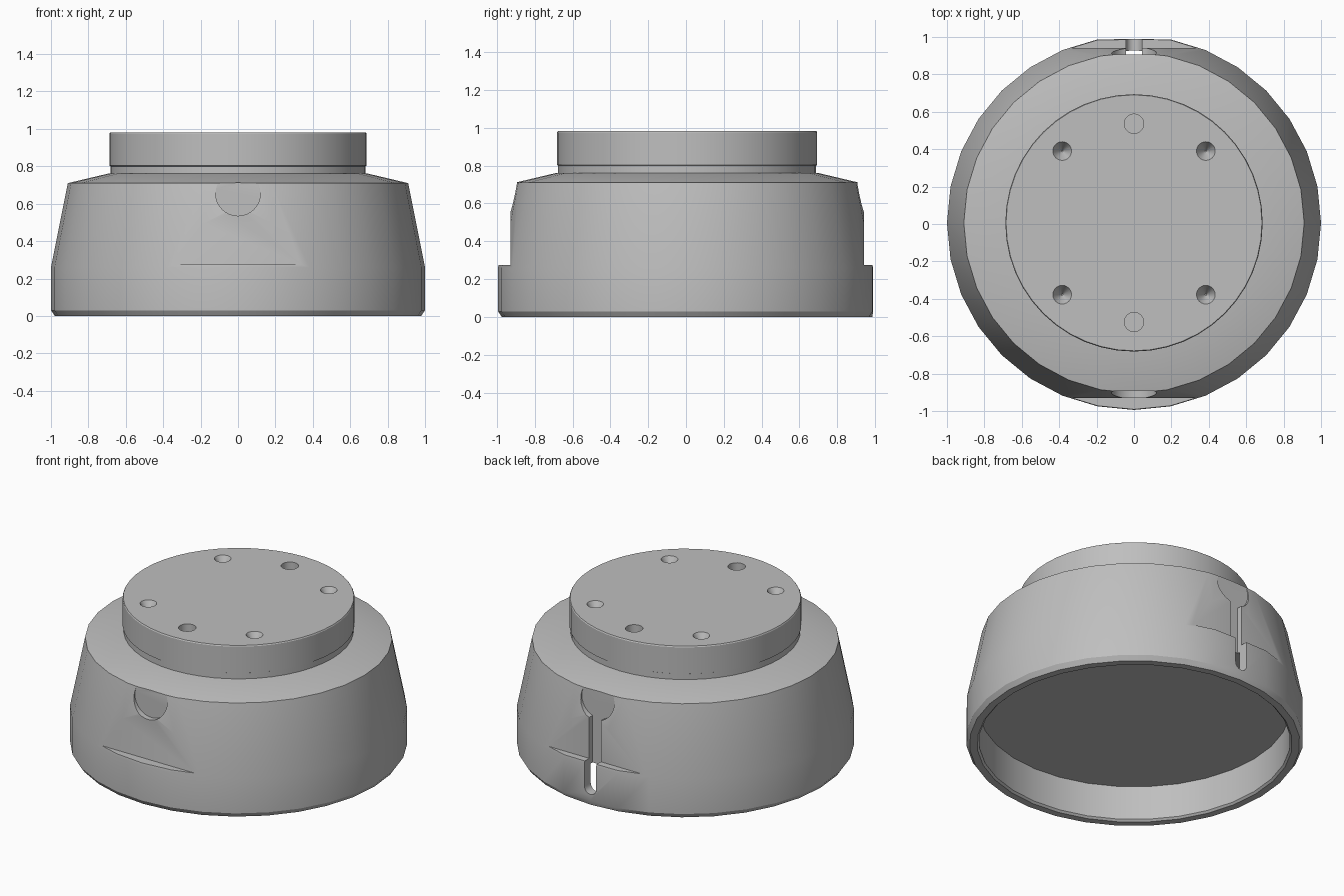
import bpy, bmesh, math
from mathutils import Matrix

cube = bpy.data.objects.get("Cube")
if cube:
    bpy.data.objects.remove(cube, do_unlink=True)

SHIFT = 0.006  # small offset that centres the uneven rim
FLOOR = 0.90   # depth of the side pockets and the slot

grey = bpy.data.materials.new("plain grey")
grey.use_nodes = True
colour = (0.52, 0.52, 0.52, 1)
grey.diffuse_color = colour
grey.node_tree.nodes["Principled BSDF"].inputs["Base Color"].default_value = colour


def add_object(name, bm):
    bmesh.ops.recalc_face_normals(bm, faces=bm.faces)
    mesh = bpy.data.meshes.new(name)
    bm.to_mesh(mesh)
    bm.free()
    mesh.materials.append(grey)
    obj = bpy.data.objects.new(name, mesh)
    bpy.context.collection.objects.link(obj)
    return obj


def lathe(name, profile, segments, back_limit=2.0):
    """Turn (radius, z) points about the z axis and cap both ends."""
    bm = bmesh.new()
    rings = []
    for r, z in profile:
        angles = [math.tau * i / segments for i in range(segments)]
        rings.append([bm.verts.new((r * math.cos(a), min(r * math.sin(a), back_limit), z))
                      for a in angles])
    for low, high in zip(rings, rings[1:]):
        for i in range(segments):
            j = (i + 1) % segments
            bm.faces.new((low[i], low[j], high[j], high[i]))
    bm.faces.new(rings[0])
    bm.faces.new(rings[-1])
    return add_object(name, bm)


def box(name, lo, hi):
    bm = bmesh.new()
    bmesh.ops.create_cube(bm, size=1)
    for v in bm.verts:
        v.co = [(a + b) / 2 + c * (b - a) for a, b, c in zip(lo, hi, v.co)]
    return add_object(name, bm)


def drill(name, r_bottom, r_top, depth, matrix, segments=32):
    """Cylinder or cone whose bottom lies at the local origin."""
    bm = bmesh.new()
    bmesh.ops.create_cone(bm, cap_ends=True, segments=segments, radius1=r_bottom,
                          radius2=r_top, depth=depth,
                          matrix=matrix @ Matrix.Translation((0, 0, depth / 2)))
    return add_object(name, bm)


def cut(target, cutter):
    cutter.hide_render = True
    mod = target.modifiers.new("cut", "BOOLEAN")
    mod.operation = "DIFFERENCE"
    mod.solver = "EXACT"
    mod.object = cutter
    bpy.context.view_layer.objects.active = target
    bpy.ops.object.modifier_apply(modifier=mod.name)
    bpy.data.objects.remove(cutter, do_unlink=True)


# Hollow-bottomed tapered housing
body = lathe("housing", [(0.923, 0.235), (0.923, 0.012), (0.935, 0), (0.98, 0), (1, 0.03),
                         (1, 0.26), (0.91, 0.71), (0.69, 0.762)], 32, 0.983)

# Flats with a ledge, and round finger pockets, on front and back
for side in (-1, 1):
    ys = sorted((side * 0.935, side * 1.2))
    cut(body, box("flat_cutter", (-0.6, ys[0], 0.275), (0.6, ys[1], 0.9)))
for side in (-1, 1):
    turn = Matrix.Rotation(-side * math.pi / 2, 4, "X")
    place = Matrix.Translation((0, side * FLOOR, 0.655)) @ turn
    cut(body, drill("pocket_cutter", 0.12, 0.12, 0.3, place))

# Round-ended slot down the back, breaking through into the hollow
turn = Matrix.Rotation(-math.pi / 2, 4, "X")
cut(body, box("slot_cutter", (-0.042, FLOOR, 0.11), (0.042, 1.2, 0.64)))
cut(body, drill("slot_end_cutter", 0.042, 0.042, 0.3,
                Matrix.Translation((0, FLOOR, 0.11)) @ turn, 24))

# Raised mounting neck with a shallow undercut
neck = lathe("mounting_neck", [(0.682, 0.72), (0.682, 0.8), (0.688, 0.803),
                               (0.688, 0.975), (0.684, 0.982)], 48)

# Four countersunk holes and two flat-bottomed holes
for x in (-0.384, 0.384):
    for y in (-0.384, 0.384):
        cut(neck, drill("countersink_cutter", 0.004, 0.06, 0.1,
                        Matrix.Translation((x, y, 0.9)), 24))
for y in (-0.53, 0.53):
    cut(neck, drill("pin_hole_cutter", 0.052, 0.052, 0.2, Matrix.Translation((0, y, 0.9)), 24))

# Smooth shading with sharp rims
bpy.ops.object.select_all(action="DESELECT")
for obj in (body, neck):
    obj.location.y = SHIFT
    obj.select_set(True)
    bpy.context.view_layer.objects.active = obj
bpy.ops.object.shade_smooth_by_angle(angle=math.radians(25))
